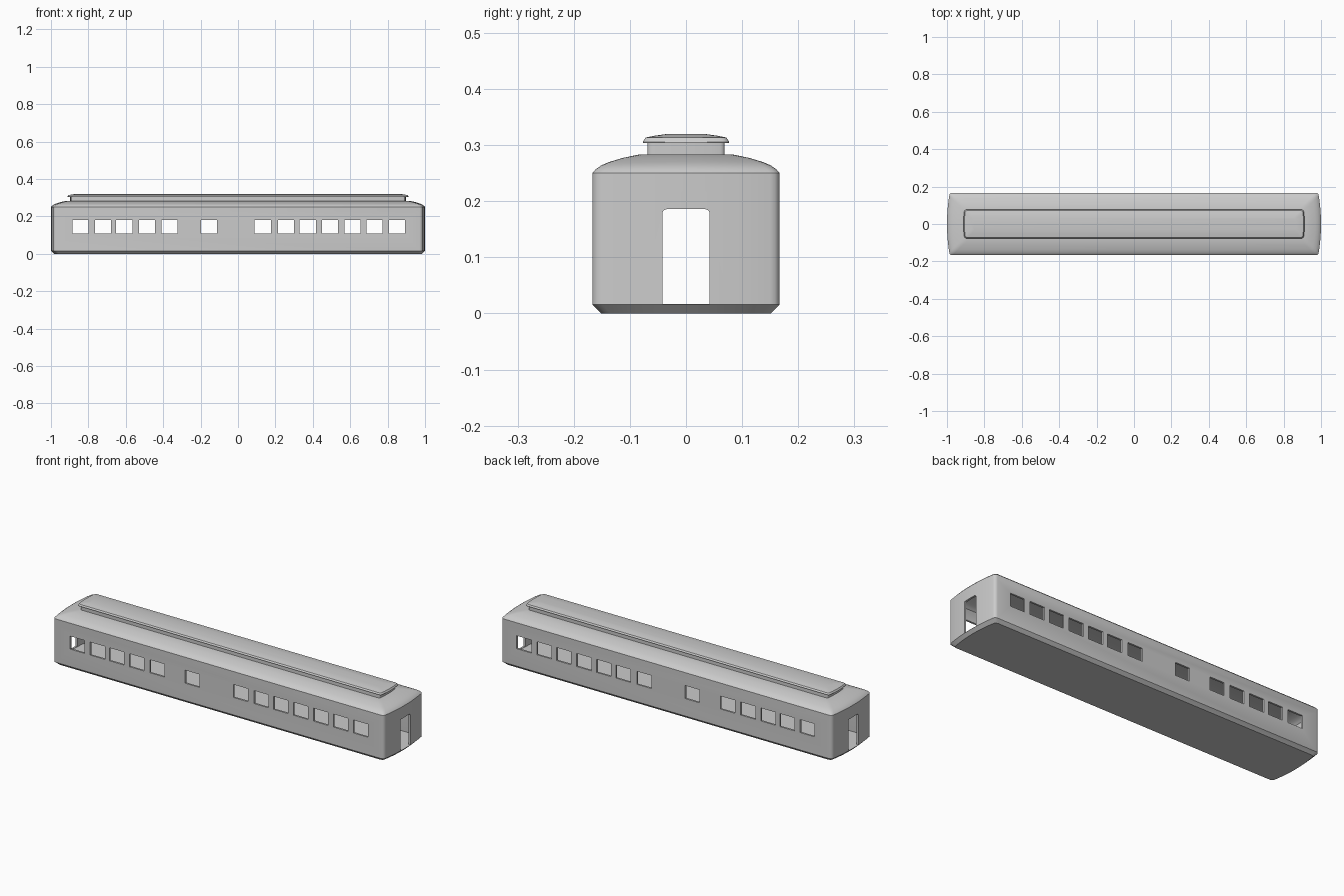
import bpy, bmesh, math
from mathutils import Matrix

if "Cube" in bpy.data.objects:
    bpy.data.objects.remove(bpy.data.objects["Cube"])

BOW = 0.012


def outline(L, W, r, bow, n_end=8, n_cor=3):
    """Plan outline: long rectangle with bowed ends and rounded corners."""
    half = []
    for i in range(n_end + 1):
        y = (W - r) * (2 * i / n_end - 1)
        half.append((L - bow * (y / (W - r)) ** 2, y))
    xc = L - bow - r
    arc = [(xc + r * math.cos(a), r * math.sin(a) + W - r)
           for a in (math.pi / 2 * k / n_cor for k in range(1, n_cor + 1))]
    half = [(x, -y) for x, y in reversed(arc)] + half + arc
    return half + [(-x, -y) for x, y in half]


def loft(name, rings, r, bow, L, W, cap_start=True, cap_end=True, closed=False):
    """Skin a list of (inset, z) rings of the plan outline."""
    bm = bmesh.new()
    loops = [[bm.verts.new((x, y, z)) for x, y in outline(L - d, W - d, r, bow)]
             for d, z in rings]
    pairs = list(zip(loops, loops[1:]))
    if closed:
        pairs.append((loops[-1], loops[0]))
    for a, b in pairs:
        n = len(a)
        for i in range(n):
            j = (i + 1) % n
            bm.faces.new((a[i], a[j], b[j], b[i]))
    if cap_start and not closed:
        bm.faces.new(loops[0][::-1])
    if cap_end and not closed:
        bm.faces.new(loops[-1])
    return finish(name, bm)


def finish(name, bm):
    bmesh.ops.recalc_face_normals(bm, faces=bm.faces)
    me = bpy.data.meshes.new(name)
    bm.to_mesh(me)
    bm.free()
    ob = bpy.data.objects.new(name, me)
    bpy.context.collection.objects.link(ob)
    return ob


def activate(ob):
    bpy.ops.object.select_all(action='DESELECT')
    ob.select_set(True)
    bpy.context.view_layer.objects.active = ob


def cut(ob, cutter):
    m = ob.modifiers.new("cut", 'BOOLEAN')
    m.operation, m.solver, m.object = 'DIFFERENCE', 'EXACT', cutter
    activate(ob)
    bpy.ops.object.modifier_apply(modifier=m.name)
    bpy.data.objects.remove(cutter, do_unlink=True)


# Hollow body: chamfered floor, side walls, inner walls, inner floor
T = 0.010
body = loft("car_body", [(0.016, 0), (0, 0.016), (0, 0.226), (T, 0.226), (T, 0.015)],
            0.017, BOW, 1.0, 0.167)

# Window openings through both sides
centres = [-0.842, -0.722, -0.608, -0.487, -0.366, -0.155,
           0.133, 0.257, 0.373, 0.492, 0.612, 0.730, 0.850]
bm = bmesh.new()
for x in centres:
    bmesh.ops.create_cube(bm, size=1, matrix=Matrix.Translation((x, 0, 0.145))
                          @ Matrix.Diagonal((0.087, 0.6, 0.07, 1)))
cut(body, finish("window_cutter", bm))

# Door openings through both ends, rounded at the top
dw, d0, d1, dr = 0.042, 0.017, 0.186, 0.008
side = [(dw, d0)] + [(dw - dr + dr * math.cos(a), d1 - dr + dr * math.sin(a))
                     for a in (math.pi / 2 * k / 4 for k in range(5))]
profile = side + [(-y, z) for y, z in reversed(side)]
bm = bmesh.new()
face = bm.faces.new([bm.verts.new((-1.2, y, z)) for y, z in profile])
ext = bmesh.ops.extrude_face_region(bm, geom=[face])
bmesh.ops.translate(bm, vec=(2.4, 0, 0),
                    verts=[v for v in ext["geom"] if isinstance(v, bmesh.types.BMVert)])
cut(body, finish("door_cutter", bm))

# Hipped, rounded roof shell
roof_top = [(0, 0.226), (0, 0.250), (0.006, 0.257), (0.016, 0.264),
            (0.030, 0.270), (0.055, 0.2775), (0.082, 0.283)]
bm_rings = [(d + T, z - (T if i else 0)) for i, (d, z) in enumerate(roof_top)]
roof = loft("roof", roof_top, 0.017, BOW, 1.0, 0.167, cap_start=False)
ceiling = loft("ceiling", bm_rings, 0.017, BOW, 1.0, 0.167, cap_start=False)
ceiling.data.flip_normals()

# Raised clerestory wall and its overhanging cap
wall = loft("clerestory_wall", [(0, 0.280), (0, 0.306)], 0.008, 0.004, 0.897, 0.069)
cap = loft("clerestory_cap", [(0, 0.304), (0, 0.306), (0.005, 0.3135), (0.022, 0.317), (0.043, 0.320)],
           0.012, 0.004, 0.912, 0.077)

for ob in (body, roof, ceiling, wall, cap):
    activate(ob)
    bpy.ops.object.shade_smooth_by_angle(angle=math.radians(32))
